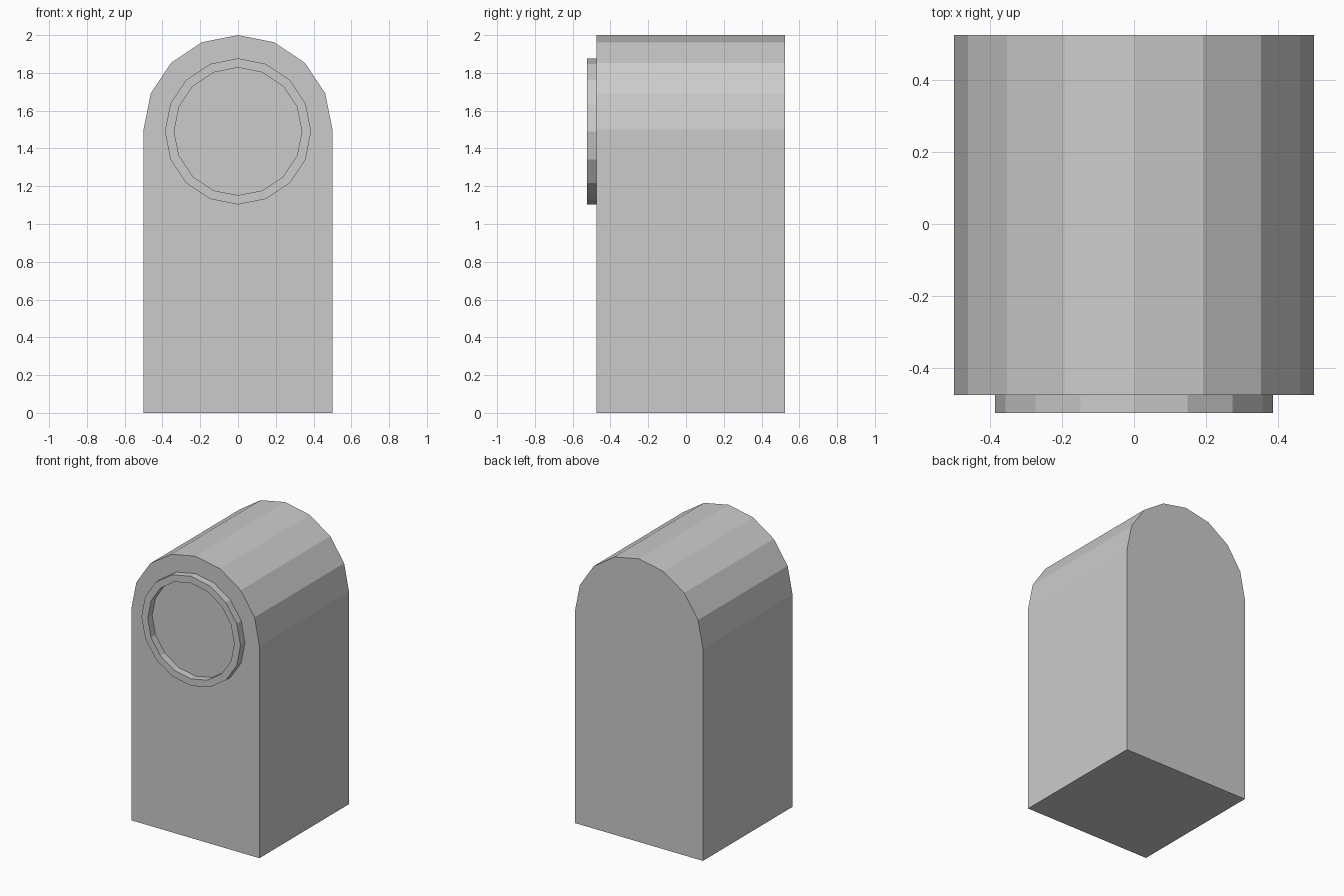
import bpy, bmesh
from math import sin, cos, pi

if "Cube" in bpy.data.objects:
    bpy.data.objects.remove(bpy.data.objects["Cube"])

FRONT, BACK, LIP = -0.475, 0.525, -0.525


def arc(radius, cz, start, end, steps):
    """Points (x, z) along an arc, both ends included."""
    angles = [start + (end - start) * i / steps for i in range(steps + 1)]
    return [(radius * cos(a), cz + radius * sin(a)) for a in angles]


def finish(name, bm):
    bmesh.ops.recalc_face_normals(bm, faces=bm.faces)
    mesh = bpy.data.meshes.new(name)
    bm.to_mesh(mesh)
    bm.free()
    obj = bpy.data.objects.new(name, mesh)
    bpy.context.collection.objects.link(obj)
    return obj


def bridge(bm, a, b):
    """Quads between two closed loops of equal length."""
    for i in range(len(a)):
        j = (i + 1) % len(a)
        bm.faces.new((a[i], a[j], b[j], b[i]))


def loop(bm, profile, y):
    return [bm.verts.new((x, y, z)) for x, z in profile]


# Arched body: straight sides with a faceted half-round top
bm = bmesh.new()
profile = [(-0.5, 0), (0.5, 0)] + arc(0.5, 1.5, 0, pi, 8)
front, back = loop(bm, profile, FRONT), loop(bm, profile, BACK)
bm.faces.new(front)
bm.faces.new(back)
bridge(bm, front, back)
finish("arched_body", bm)

# Raised 16-sided ring on the front face
bm = bmesh.new()
outer = arc(0.387, 1.49, 0, 2 * pi, 16)[:-1]
inner = arc(0.338, 1.49, 0, 2 * pi, 16)[:-1]
loops = [loop(bm, outer, FRONT), loop(bm, outer, LIP),
         loop(bm, inner, LIP), loop(bm, inner, FRONT)]
for i in range(4):
    bridge(bm, loops[i], loops[(i + 1) % 4])
finish("front_ring", bm)
